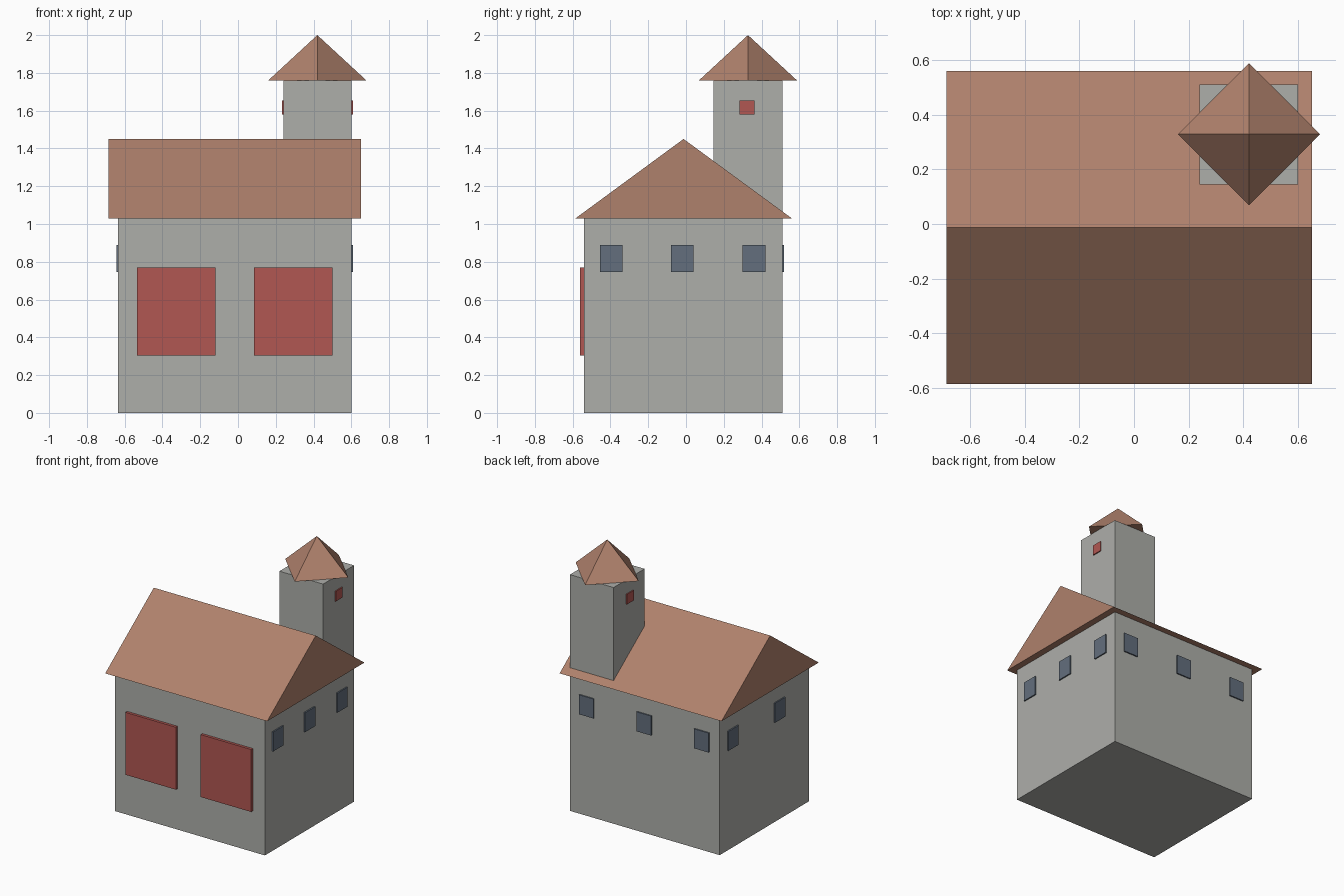
import bpy
import bmesh
import math
from mathutils import Vector

default = bpy.data.objects.get("Cube")
if default:
    bpy.data.objects.remove(default, do_unlink=True)


def make_material(name, rgb):
    mat = bpy.data.materials.new(name)
    mat.use_nodes = True
    colour = (*rgb, 1)
    mat.diffuse_color = colour
    mat.node_tree.nodes["Principled BSDF"].inputs["Base Color"].default_value = colour
    return mat


wall_grey = make_material("wall grey", (0.42, 0.425, 0.40))
roof_brown = make_material("roof brown", (0.43, 0.22, 0.15))
shutter_red = make_material("shutter red", (0.44, 0.095, 0.085))
window_blue = make_material("window blue", (0.125, 0.158, 0.205))


def add_object(name, bm, mat):
    bmesh.ops.recalc_face_normals(bm, faces=bm.faces)
    mesh = bpy.data.meshes.new(name)
    bm.to_mesh(mesh)
    bm.free()
    mesh.materials.append(mat)
    obj = bpy.data.objects.new(name, mesh)
    bpy.context.collection.objects.link(obj)
    return obj


def box(name, low, high, mat):
    low, high = Vector(low), Vector(high)
    bm = bmesh.new()
    bmesh.ops.create_cube(bm, size=1)
    bmesh.ops.scale(bm, vec=high - low, verts=bm.verts)
    bmesh.ops.translate(bm, vec=(low + high) / 2, verts=bm.verts)
    return add_object(name, bm, mat)


# Main walls and tower
LEFT, RIGHT, FRONT, BACK = 0.60, -0.635, -0.54, 0.51
EAVES = 1.03
box("house_walls", (RIGHT, FRONT, 0), (LEFT, BACK, EAVES), wall_grey)
box("tower_walls", (0.24, 0.145, EAVES), (LEFT, BACK, 1.76), wall_grey)

# Gabled roof: triangular profile pushed along x
bm = bmesh.new()
profile = [(-0.585, EAVES), (0.56, EAVES), (-0.013, 1.45)]
gable = bm.faces.new([bm.verts.new((-0.685, y, z)) for y, z in profile])
pushed = bmesh.ops.extrude_face_region(bm, geom=[gable], use_keep_orig=True)["geom"]
bmesh.ops.translate(bm, vec=(1.335, 0, 0),
                    verts=[v for v in pushed if isinstance(v, bmesh.types.BMVert)])
add_object("gabled_roof", bm, roof_brown)

# Four-sided tower roof, corners pointing along the axes
bm = bmesh.new()
bmesh.ops.create_cone(bm, cap_ends=True, segments=4, radius1=0.26, radius2=0, depth=0.24)
bmesh.ops.translate(bm, vec=(0.42, 0.328, 1.88), verts=bm.verts)
add_object("tower_roof", bm, roof_brown)

# Large front shutters
for side, x in (("right", -0.535), ("left", 0.085)):
    box(f"front_shutter_{side}", (x, -0.56, 0.305), (x + 0.415, FRONT, 0.77), shutter_red)

# Small windows on the two sides and the back
HALF, SILL, HEAD, PROUD = 0.06, 0.745, 0.89, 0.0095
for i, y in enumerate((-0.395, -0.02, 0.36)):
    box(f"left_window_{i + 1}", (LEFT, y - HALF, SILL), (LEFT + PROUD, y + HALF, HEAD), window_blue)
for i, y in enumerate((-0.19, 0.36)):
    box(f"right_window_{i + 1}", (RIGHT - PROUD, y - HALF, SILL), (RIGHT, y + HALF, HEAD), window_blue)
for i, x in enumerate((-0.49, -0.015, 0.46)):
    box(f"back_window_{i + 1}", (x - HALF, BACK, SILL), (x + HALF, BACK + PROUD, HEAD), window_blue)

# Tower hatches on both sides
for side, x in (("left", LEFT), ("right", 0.24 - 0.008)):
    box(f"tower_hatch_{side}", (x, 0.283, 1.58), (x + 0.008, 0.363, 1.655), shutter_red)
